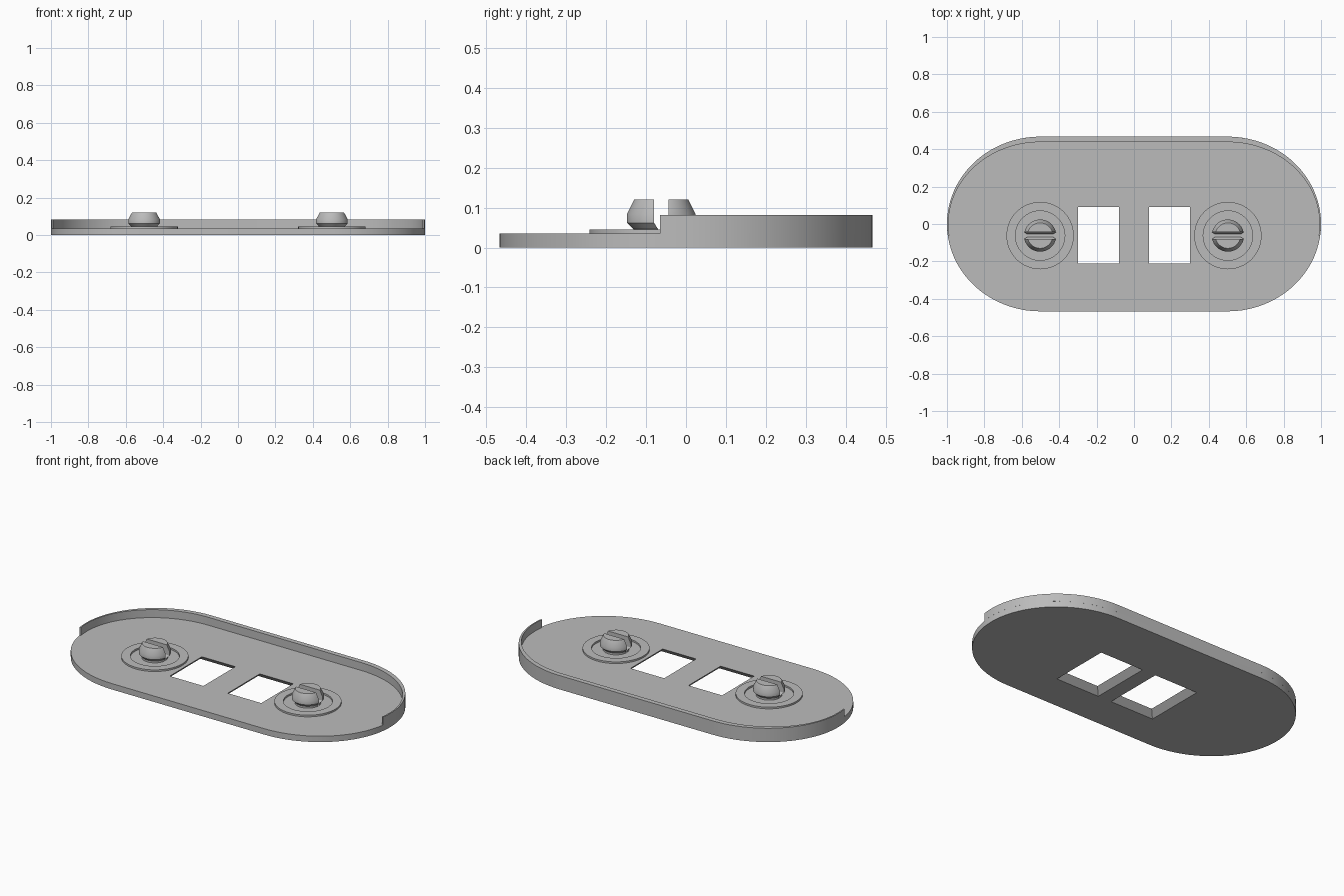
import bpy, bmesh
from math import sin, cos, pi, asin

cube = bpy.data.objects.get("Cube")
if cube:
    bpy.data.objects.remove(cube)

grey = bpy.data.materials.new("plain grey")
grey.use_nodes = True
colour = (0.5, 0.5, 0.5, 1)
grey.diffuse_color = colour
grey.node_tree.nodes["Principled BSDF"].inputs["Base Color"].default_value = colour

PLATE_TOP, RIM_TOP = 0.035, 0.082
HALF_WIDTH, STRAIGHT = 0.467, 0.5
POST_X, POST_Y = 0.502, -0.062


def make(name, bm, smooth=True):
    bmesh.ops.recalc_face_normals(bm, faces=bm.faces)
    mesh = bpy.data.meshes.new(name)
    bm.to_mesh(mesh)
    bm.free()
    obj = bpy.data.objects.new(name, mesh)
    bpy.context.collection.objects.link(obj)
    mesh.materials.append(grey)
    if smooth:
        bpy.ops.object.select_all(action='DESELECT')
        obj.select_set(True)
        bpy.context.view_layer.objects.active = obj
        bpy.ops.object.shade_smooth_by_angle(angle=pi / 6)
    return obj


def loft(bm, loops, closed=False):
    """Bridge equal-length loops of points; cap the ends unless closed."""
    rings = [[bm.verts.new(p) for p in loop] for loop in loops]
    pairs = list(zip(rings, rings[1:]))
    if closed:
        pairs.append((rings[-1], rings[0]))
    else:
        bm.faces.new(rings[0])
        bm.faces.new(rings[-1])
    for a, b in pairs:
        for i in range(len(a)):
            j = (i + 1) % len(a)
            bm.faces.new((a[i], a[j], b[j], b[i]))


def circle(r, z, x, n=64):
    return [(x + r * cos(2 * pi * i / n), POST_Y + r * sin(2 * pi * i / n), z)
            for i in range(n)]


def rectangle(x0, x1, y0, y1, z):
    return [(x0, y0, z), (x1, y0, z), (x1, y1, z), (x0, y1, z)]


def arc(a0, a1, rx, ry, cx, n=40):
    return [(cx + rx * cos(a0 + (a1 - a0) * i / n), ry * sin(a0 + (a1 - a0) * i / n))
            for i in range(n + 1)]


def cut(target, bm, name):
    cutter = make(name, bm, False)
    cutter.hide_render = True
    cutter.hide_viewport = True
    mod = target.modifiers.new(name, 'BOOLEAN')
    mod.operation = 'DIFFERENCE'
    mod.solver = 'EXACT'
    mod.object = cutter
    # Bake the cut so the cutter can be dropped
    cutter.hide_viewport = False
    bpy.context.view_layer.update()
    graph = bpy.context.evaluated_depsgraph_get()
    mesh = bpy.data.meshes.new_from_object(target.evaluated_get(graph))
    target.modifiers.clear()
    target.data = mesh
    bpy.data.objects.remove(cutter)


# Base plate with rounded ends
outline = (arc(-pi / 2, pi / 2, 0.5, HALF_WIDTH, STRAIGHT)
           + arc(pi / 2, 3 * pi / 2, 0.5, HALF_WIDTH, -STRAIGHT))
bm = bmesh.new()
loft(bm, [[(x, y, z) for x, y in outline] for z in (0, PLATE_TOP)])
plate = make("base_plate", bm)

# Windows, flared towards the underside
bm = bmesh.new()
extra = 0.02
for cx in (-0.19, 0.19):
    loft(bm, [rectangle(cx - 0.11 - g, cx + 0.11 + g, -0.21 - g, 0.09 + g, z)
              for g, z in ((PLATE_TOP + extra, -extra), (0, PLATE_TOP), (0, PLATE_TOP + extra))])
cut(plate, bm, "window_cutter")

# Raised rim around the back, thinning towards the ends
start = asin(-0.065 / HALF_WIDTH)


def rim_edge(rx, ry):
    return (arc(start, pi / 2, rx, ry, STRAIGHT)
            + arc(pi / 2, pi - start, rx, ry, -STRAIGHT))


sections = [[(*o, PLATE_TOP), (*o, RIM_TOP), (*i, RIM_TOP), (*i, PLATE_TOP)]
            for o, i in zip(rim_edge(0.5, HALF_WIDTH), rim_edge(0.492, 0.438))]
bm = bmesh.new()
loft(bm, sections)
make("back_rim", bm)

for side, x in (("left", POST_X), ("right", -POST_X)):
    # Flat ring around the post
    bm = bmesh.new()
    loft(bm, [circle(r, z, x) for r, z in ((0.18, PLATE_TOP), (0.18, 0.045),
                                           (0.132, 0.045), (0.132, PLATE_TOP))], closed=True)
    make(side + "_ring", bm)

    # Snap post with bulged head
    bm = bmesh.new()
    profile = ((0.07, 0.03), (0.07, 0.046), (0.086, 0.062), (0.086, 0.084), (0.068, 0.12))
    loft(bm, [circle(r, z, x) for r, z in profile])
    post = make(side + "_snap_post", bm)

    # Slot splitting the post, narrower at its foot
    bm = bmesh.new()
    loft(bm, [rectangle(x - 0.12, x + 0.12, POST_Y - w, POST_Y + w, z)
              for w, z in ((0.008, 0.036), (0.008, 0.046), (0.018, 0.062), (0.018, 0.14))])
    cut(post, bm, side + "_slot_cutter")
